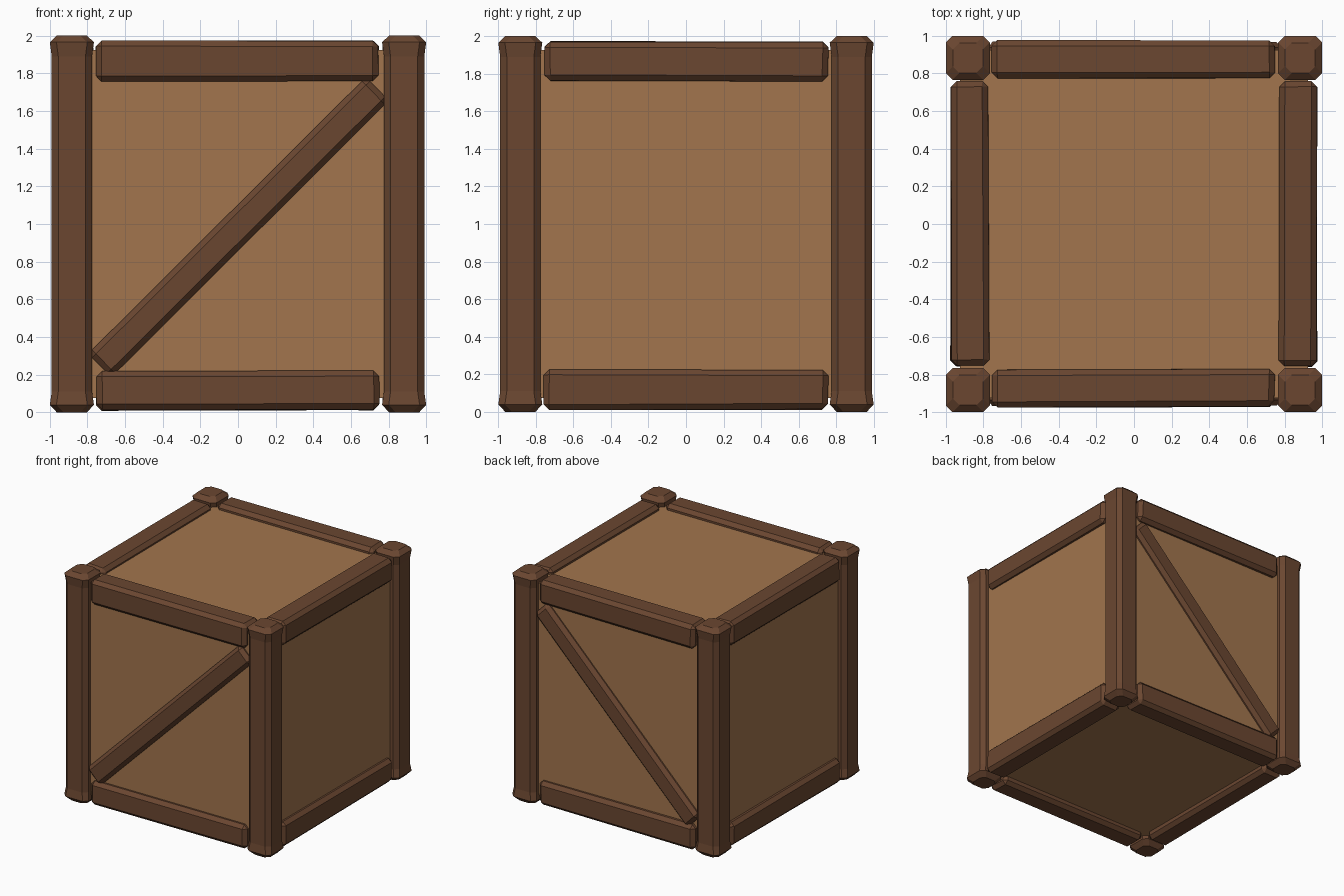
import bpy, bmesh, math, random
from mathutils import Vector, Matrix

if "Cube" in bpy.data.objects:
    bpy.data.objects.remove(bpy.data.objects["Cube"])

random.seed(4)


def material(name, rgb):
    m = bpy.data.materials.new(name)
    m.diffuse_color = (*rgb, 1)
    m.use_nodes = True
    m.node_tree.nodes["Principled BSDF"].inputs["Base Color"].default_value = m.diffuse_color
    return m


DARK = material("dark_wood", (0.145, 0.062, 0.03))
LIGHT = material("light_wood", (0.36, 0.178, 0.075))


def finish(name, bm, mat):
    bmesh.ops.recalc_face_normals(bm, faces=bm.faces)
    me = bpy.data.meshes.new(name)
    bm.to_mesh(me)
    bm.free()
    me.materials.append(mat)
    ob = bpy.data.objects.new(name, me)
    bpy.context.collection.objects.link(ob)
    return ob


def bar(name, size, matrix, chamfer=0.03, wobble=0.005, mat=DARK):
    """Chamfered, slightly irregular plank."""
    bm = bmesh.new()
    bmesh.ops.create_cube(bm, size=1)
    for v in bm.verts:
        v.co = Vector([c * s + random.uniform(-wobble, wobble)
                       for c, s in zip(v.co, size)])
    if chamfer:
        bmesh.ops.bevel(bm, geom=bm.edges[:], offset=chamfer, segments=1,
                        affect='EDGES', profile=0.5)
    bm.transform(matrix)
    return finish(name, bm, mat)


def post(name, sx, sy):
    """Corner post: chamfered square section, flared then tapered at both ends."""
    bm = bmesh.new()
    rings = []
    for z, h in ((0.0, 0.08), (0.04, 0.117), (0.11, 0.107),
                 (1.89, 0.107), (1.965, 0.117), (2.0, 0.08)):
        c = 0.035
        pts = [(h, h - c), (h - c, h), (c - h, h), (-h, h - c),
               (-h, c - h), (c - h, -h), (h - c, -h), (h, c - h)]
        rings.append([bm.verts.new((sx * 0.882 + x, sy * 0.882 + y, z))
                      for x, y in pts])
    for a, b in zip(rings, rings[1:]):
        for i in range(8):
            j = (i + 1) % 8
            bm.faces.new((a[i], a[j], b[j], b[i]))
    bm.faces.new(rings[0])
    bm.faces.new(rings[-1])
    return finish(name, bm, DARK)


# Inner box forming the recessed panels
bar("crate_panels", (1.85, 1.85, 1.85), Matrix.Translation((0, 0, 1)), 0, 0, LIGHT)

# Four corner posts
for sx in (-1, 1):
    for sy in (-1, 1):
        post("corner_post", sx, sy)

# Horizontal rails at top and bottom of every side
for z, level in ((0.118, "bottom"), (1.866, "top")):
    for s in (-1, 1):
        bar(level + "_rail_x", (1.5, 0.2, 0.21),
            Matrix.Translation((-0.003, s * 0.872, z)))
        bar(level + "_rail_y", (0.2, 1.51, 0.21),
            Matrix.Translation((s * 0.872, 0, z)))

# Diagonal braces on front and back
for s, side in ((-1, "front"), (1, "back")):
    bar(side + "_diagonal_brace", (2.08, 0.12, 0.175),
        Matrix.Translation((0.003, s * 0.905, 0.983)) @
        Matrix.Rotation(-math.pi / 4, 4, 'Y'), 0.03, 0.003)
